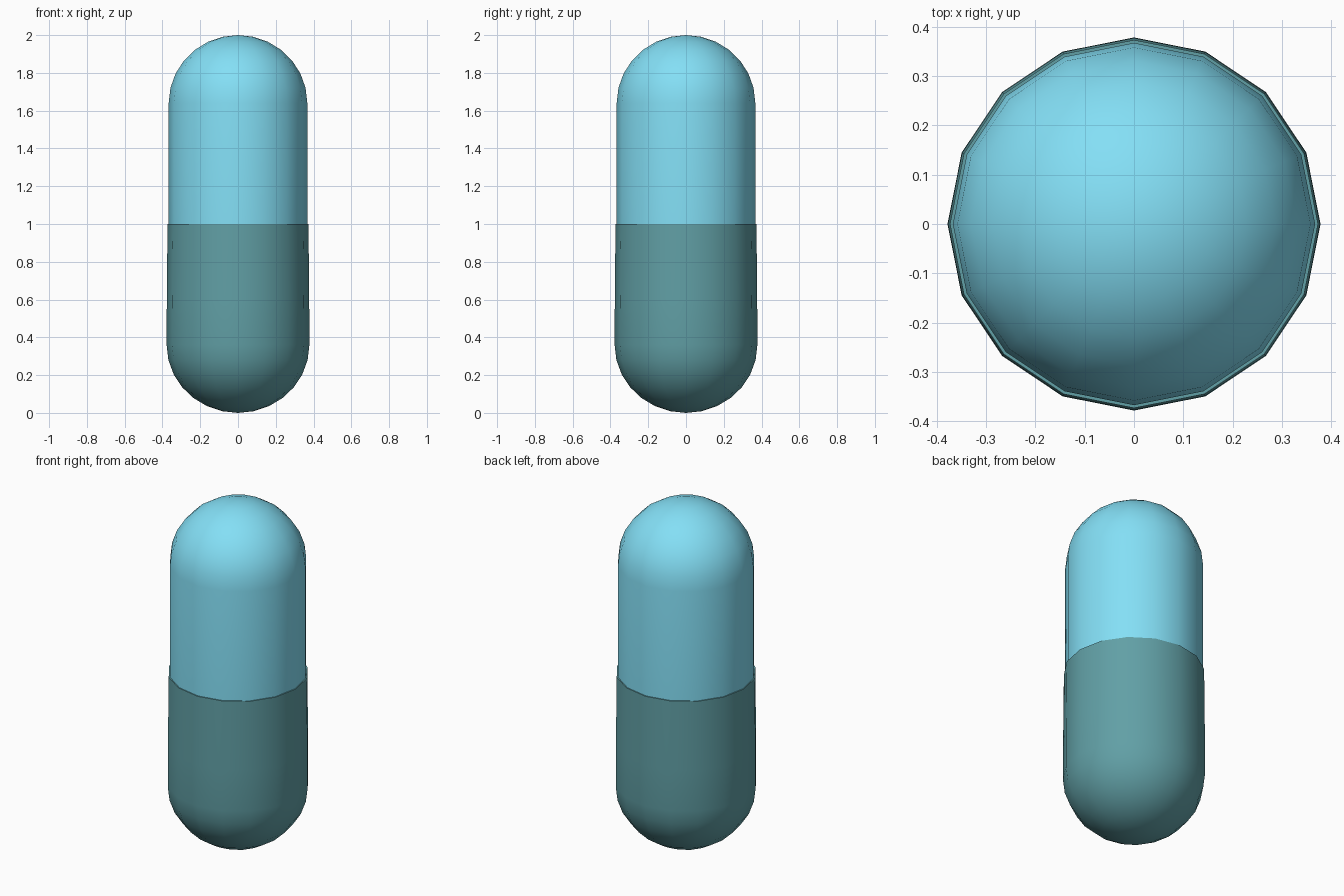
import bpy, bmesh, math

if "Cube" in bpy.data.objects:
    bpy.data.objects.remove(bpy.data.objects["Cube"])

SIDES = 16


def dome(radius, z_base, z_tip, steps=7):
    """Quarter-ellipse profile from the equator to just before the tip."""
    return [(radius * math.cos(i * math.pi / 2 / steps),
             z_base + (z_tip - z_base) * math.sin(i * math.pi / 2 / steps))
            for i in range(steps)]


def lathe(name, profile, tip_z, color):
    """Spin a profile (open end first) round z and close it at the tip."""
    bm = bmesh.new()
    rings = []
    for r, z in profile:
        rings.append([bm.verts.new((r * math.cos(2 * math.pi * k / SIDES),
                                    r * math.sin(2 * math.pi * k / SIDES), z))
                      for k in range(SIDES)])
    tip = bm.verts.new((0, 0, tip_z))
    for k in range(SIDES):
        n = (k + 1) % SIDES
        for a, b in zip(rings, rings[1:]):
            bm.faces.new((a[k], a[n], b[n], b[k]))
        bm.faces.new((rings[-1][k], rings[-1][n], tip))
    if tip_z < profile[0][1]:
        bmesh.ops.reverse_faces(bm, faces=bm.faces[:])
    mesh = bpy.data.meshes.new(name)
    bm.to_mesh(mesh)
    bm.free()
    obj = bpy.data.objects.new(name, mesh)
    bpy.context.collection.objects.link(obj)
    mat = bpy.data.materials.new(name + "_color")
    mat.diffuse_color = color
    mat.use_nodes = True
    mat.node_tree.nodes["Principled BSDF"].inputs["Base Color"].default_value = mat.diffuse_color
    mesh.materials.append(mat)
    bpy.ops.object.select_all(action='DESELECT')
    obj.select_set(True)
    bpy.context.view_layer.objects.active = obj
    bpy.ops.object.shade_smooth_by_angle(angle=math.radians(40))
    return obj


# Upper half: slips slightly inside the lower cap
lathe("upper_shell", [(0.367, 0.96)] + dome(0.367, 1.64, 2.0), 2.0,
      (0.23, 0.74, 0.92, 1))

# Lower half: slightly wider, tapering to a thin rim at the seam
lathe("lower_cap", [(0.366, 1.0), (0.373, 1.0), (0.377, 0.60)]
      + dome(0.378, 0.36, 0.0), 0.0, (0.12, 0.35, 0.38, 1))
